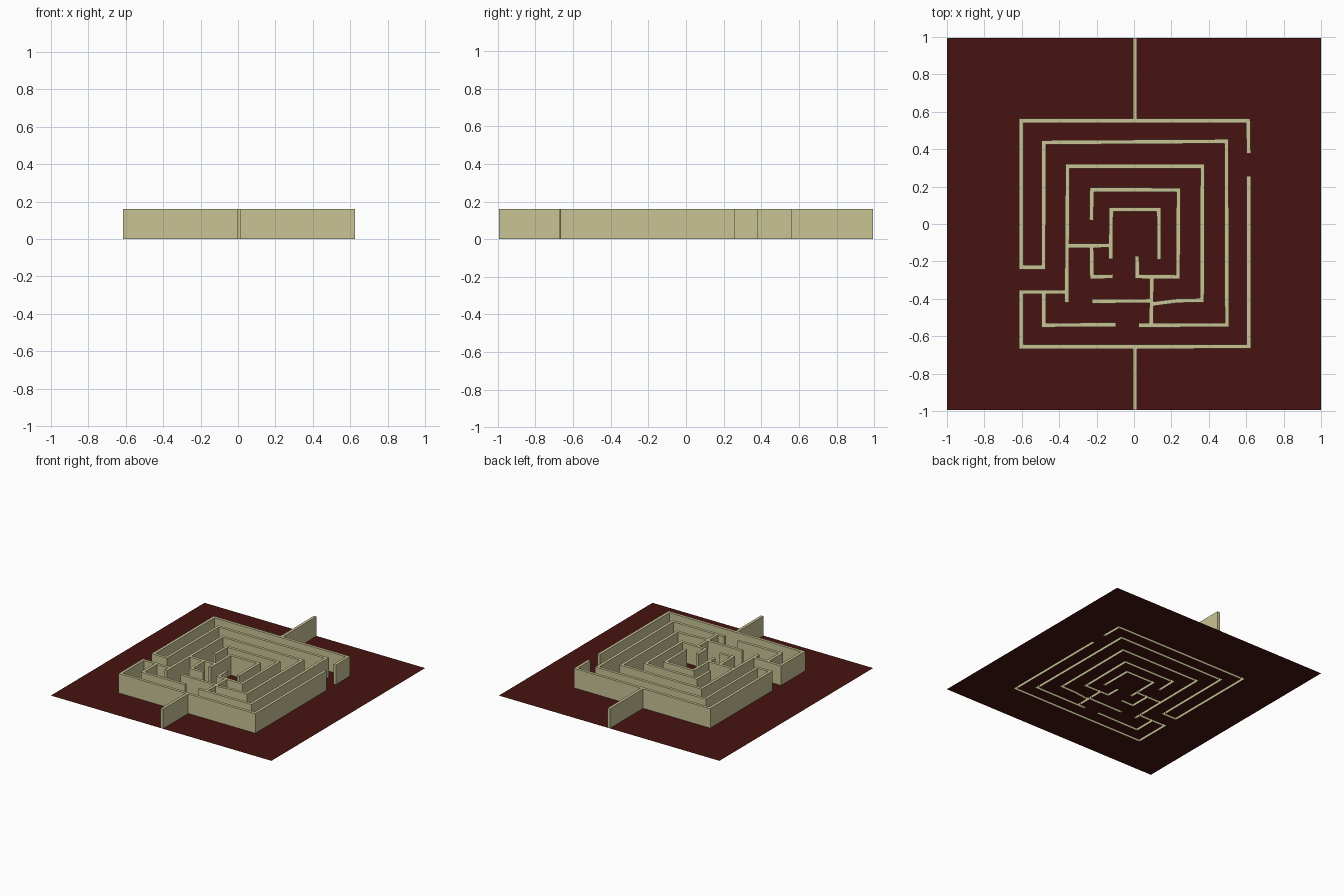
import bpy, bmesh
from mathutils import Vector
from mathutils.geometry import delaunay_2d_cdt

if "Cube" in bpy.data.objects:
    bpy.data.objects.remove(bpy.data.objects["Cube"])

H = 0.16        # wall height
HALF = 0.0115   # half the wall thickness

# Wall centre lines, seen from above
PATHS = [
    # outer ring folding back into the second ring
    [(.613, .378), (.61, .552), (-.603, .552), (-.603, -.232), (-.484, -.232),
     (-.482, .436), (.494, .442), (.497, -.54), (.025, -.541)],
    # lower outer ring
    [(.613, .257), (.613, -.655), (-.603, -.657), (-.603, -.364), (-.355, -.364)],
    [(-.483, -.364), (-.483, -.541), (-.097, -.538)],
    # third ring
    [(-.36, -.42), (-.355, .308), (.366, .308), (.364, -.408), (.235, -.41), (.095, -.428)],
    # fourth ring
    [(-.228, .02), (-.225, .183), (.238, .182), (.235, -.283), (.018, -.281), (.016, -.17)],
    # innermost ring
    [(-.125, -.187), (-.122, .077), (.133, .077), (.134, -.19)],
    # short connecting walls
    [(-.355, -.117), (-.122, -.115)],
    [(-.227, -.117), (-.225, -.283), (-.112, -.28)],
    [(-.225, -.413), (.092, -.411)],
    [(.095, -.283), (.092, -.541)],
]


def material(name, color):
    m = bpy.data.materials.new(name)
    m.diffuse_color = (*color, 1)
    m.use_nodes = True
    m.node_tree.nodes["Principled BSDF"].inputs["Base Color"].default_value = m.diffuse_color
    return m


def finish(bm, name, mat):
    mesh = bpy.data.meshes.new(name)
    bm.to_mesh(mesh)
    bm.free()
    mesh.materials.append(mat)
    ob = bpy.data.objects.new(name, mesh)
    bpy.context.collection.objects.link(ob)
    return ob


def offsets(path):
    """Mitred left/right points along a centre line."""
    pts = [Vector(p) for p in path]
    dirs = [(b - a).normalized() for a, b in zip(pts, pts[1:])]
    out = []
    for i, p in enumerate(pts):
        d0, d1 = dirs[max(i - 1, 0)], dirs[min(i, len(dirs) - 1)]
        n0, n1 = Vector((-d0.y, d0.x)), Vector((-d1.y, d1.x))
        m = (n0 + n1) * (HALF / (1 + n0.dot(n1)))
        out.append((p + m, p - m))
    return out


cream = material("cream_wall", (.58, .55, .30))
maroon = material("maroon_floor", (.061, .007, .0055))

# Plan: square floor split by the wall footprints
verts = [Vector(p) for p in ((-1, -.995), (1, -.995), (1, .995), (-1, .995))]
quads = []
for path in PATHS:
    sides = offsets(path)
    for (l0, r0), (l1, r1) in zip(sides, sides[1:]):
        k = len(verts)
        verts += [r0, r1, l1, l0]
        quads.append([k, k + 1, k + 2, k + 3])
co, _, tris, _, _, owners = delaunay_2d_cdt(verts, [], quads, 0, 1e-5, True)


def sheet(is_wall, z):
    bm = bmesh.new()
    vs = [bm.verts.new((p.x, p.y, z)) for p in co]
    for t, own in zip(tris, owners):
        if bool(own) == is_wall:
            bm.faces.new([vs[i] for i in t])
    bmesh.ops.delete(bm, geom=[v for v in bm.verts if not v.link_faces], context='VERTS')
    return bm


# Floor with slots under the walls
finish(sheet(False, 0), "floor", maroon)

# Maze walls: footprint tops with sides dropped to the floor
bm = sheet(True, H)
rim = [e for e in bm.edges if e.is_boundary]
new = bmesh.ops.extrude_edge_only(bm, edges=rim)["geom"]
for v in new:
    if isinstance(v, bmesh.types.BMVert):
        v.co.z = 0
bmesh.ops.recalc_face_normals(bm, faces=bm.faces[:])
finish(bm, "maze_walls", cream)

# Straight dividing walls from the maze to the floor edges
for name, y0, y1 in (("back_divider", .5635, .995), ("front_divider", -.995, -.6685)):
    bm = bmesh.new()
    bmesh.ops.create_cube(bm, size=1)
    for v in bm.verts:
        v.co = (.005 + v.co.x * 2 * HALF, (y0 + y1) / 2 + v.co.y * (y1 - y0), (v.co.z + .5) * H)
    base = [f for f in bm.faces if f.normal.z < -.5]
    bmesh.ops.delete(bm, geom=base, context='FACES_ONLY')
    finish(bm, name, cream)
